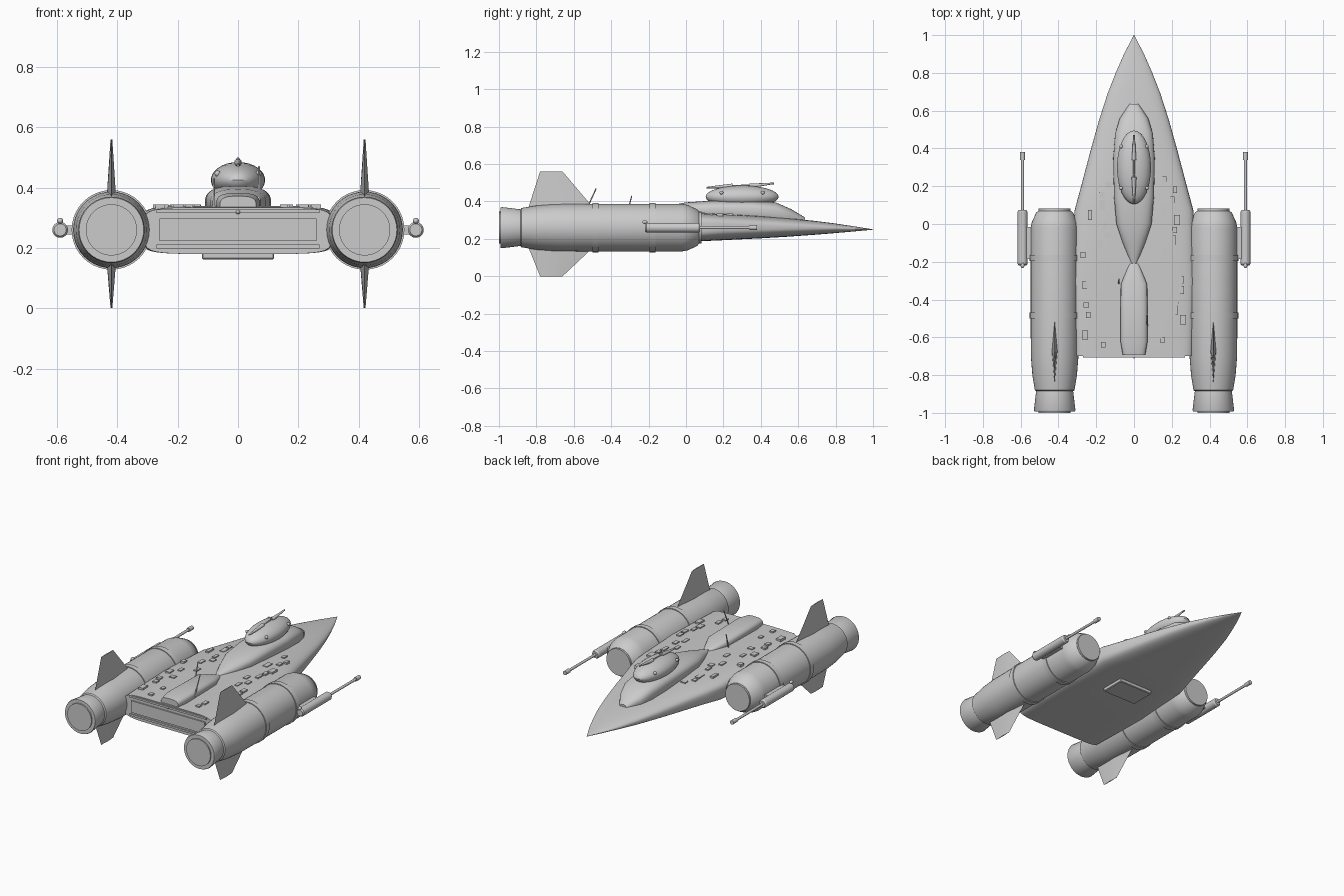
import bpy, bmesh, math, random
from mathutils import Vector

if "Cube" in bpy.data.objects:
    bpy.data.objects.remove(bpy.data.objects["Cube"])

grey = bpy.data.materials.new("hull_grey")
grey.use_nodes = True
grey.diffuse_color = (0.6, 0.6, 0.6, 1)
grey.node_tree.nodes["Principled BSDF"].inputs["Base Color"].default_value = (0.6, 0.6, 0.6, 1)
parts = []


def finish(name, bm):
    bmesh.ops.recalc_face_normals(bm, faces=bm.faces)
    mesh = bpy.data.meshes.new(name)
    bm.to_mesh(mesh)
    bm.free()
    mesh.materials.append(grey)
    obj = bpy.data.objects.new(name, mesh)
    bpy.context.collection.objects.link(obj)
    parts.append(obj)
    return obj


def loft(name, sections, x=0, sides=40):
    """Skin rounded sections along y: (y, half width, bottom, top, squareness)."""
    bm = bmesh.new()
    rings = []
    for y, half, low, high, power in sections:
        ring = []
        for i in range(sides):
            a = math.tau * i / sides
            c, s = math.cos(a), math.sin(a)
            px = math.copysign(abs(c) ** (2 / power), c) * half
            pz = math.copysign(abs(s) ** (2 / power), s) * (high - low) / 2
            ring.append(bm.verts.new((x + px, y, (low + high) / 2 + pz)))
        rings.append(ring)
    for a, b in zip(rings, rings[1:]):
        for i in range(sides):
            j = (i + 1) % sides
            bm.faces.new((a[i], a[j], b[j], b[i]))
    bm.faces.new(rings[0])
    bm.faces.new(rings[-1])
    return finish(name, bm)


def lathe(name, profile, x, z):
    """Round body along y from (y, radius) points."""
    return loft(name, [(y, r, z - r, z + r, 2) for y, r in profile], x)


def box(name, centre, size, bevel=0.0):
    bm = bmesh.new()
    bmesh.ops.create_cube(bm, size=1)
    for v in bm.verts:
        v.co = Vector(c + p * s for c, p, s in zip(centre, v.co, size))
    if bevel:
        bmesh.ops.bevel(bm, geom=bm.edges[:], offset=bevel, segments=1, affect='EDGES')
    return finish(name, bm)


def rod(name, start, end, r1, r2):
    start, end = Vector(start), Vector(end)
    bm = bmesh.new()
    bmesh.ops.create_cone(bm, cap_ends=True, segments=12, radius1=r1, radius2=r2,
                          depth=(end - start).length)
    obj = finish(name, bm)
    obj.location = (start + end) / 2
    obj.rotation_euler = (end - start).to_track_quat('Z', 'Y').to_euler()
    return obj


def ball(name, centre, size):
    bm = bmesh.new()
    bmesh.ops.create_uvsphere(bm, u_segments=32, v_segments=16, radius=1)
    for v in bm.verts:
        v.co = Vector(c + p * s for c, p, s in zip(centre, v.co, size))
    return finish(name, bm)


def fin(name, x, outline):
    """Blade with a thick middle tapering to sharp edges and a thin tip."""
    bm = bmesh.new()
    (r1, r2, rz), (t1, t2, tz) = outline
    rows = []
    for a, b, z, half in ((r1, r2, rz, 0.016), (t1, t2, tz, 0.003)):
        m = (a + b) / 2
        rows.append([bm.verts.new(p) for p in
                     ((x, a, z), (x + half, m, z), (x, b, z), (x - half, m, z))])
    for i in range(4):
        j = (i + 1) % 4
        bm.faces.new((rows[0][i], rows[0][j], rows[1][j], rows[1][i]))
    for row in rows:
        bm.faces.new(row)
    return finish(name, bm)


# Main hull, tail to nose
loft("hull", [
    (-0.70, 0.31, 0.18, 0.335, 6), (-0.30, 0.32, 0.18, 0.34, 6),
    (0.07, 0.315, 0.187, 0.338, 4), (0.20, 0.28, 0.193, 0.333, 3.4),
    (0.40, 0.227, 0.203, 0.322, 3), (0.55, 0.185, 0.212, 0.31, 2.7),
    (0.69, 0.14, 0.222, 0.296, 2.5), (0.80, 0.097, 0.231, 0.282, 2.2),
    (0.90, 0.053, 0.24, 0.267, 2), (1.0, 0.001, 0.249, 0.251, 2)], sides=64)
box("tail_panel", (0, -0.702, 0.26), (0.52, 0.012, 0.075))
for z in (0.205, 0.322):
    box("tail_rail", (0, -0.70, z), (0.54, 0.014, 0.012))
box("belly_hatch", (0, -0.06, 0.175), (0.24, 0.16, 0.025), 0.004)

# Raised fairings along the spine
loft("cockpit_fairing", [
    (-0.21, 0.015, 0.31, 0.345, 2), (-0.10, 0.06, 0.30, 0.375, 2.4),
    (0.0, 0.093, 0.30, 0.395, 2.6), (0.15, 0.106, 0.30, 0.405, 2.8),
    (0.35, 0.11, 0.29, 0.405, 2.8), (0.48, 0.10, 0.28, 0.395, 2.8),
    (0.56, 0.075, 0.27, 0.36, 2.6), (0.635, 0.025, 0.27, 0.315, 2.2)])
loft("rear_fairing", [
    (-0.69, 0.06, 0.31, 0.372, 3), (-0.62, 0.072, 0.31, 0.382, 3),
    (-0.32, 0.07, 0.31, 0.378, 3), (-0.21, 0.025, 0.31, 0.345, 2.4)])
ball("tail_light", (0, -0.70, 0.32), (0.008, 0.012, 0.008))

# Cockpit dome with its studs and twin rods
ball("cockpit_dome", (0, 0.30, 0.425), (0.09, 0.195, 0.06))
for sx in (-1, 1):
    for y in (0.19, 0.41):
        ball("dome_stud", (sx * 0.068, y, 0.447), (0.01, 0.01, 0.01))
rod("dome_rear_rod", (0, 0.25, 0.483), (0, 0.11, 0.474), 0.013, 0.004)
rod("dome_front_rod", (0, 0.34, 0.483), (0, 0.47, 0.497), 0.012, 0.004)
rod("dome_top_rod", (0, 0.14, 0.477), (0, 0.47, 0.495), 0.004, 0.004)

# Aerials
rod("rear_aerial", (0.07, -0.54, 0.34), (0.07, -0.48, 0.47), 0.004, 0.003)
rod("front_aerial", (-0.08, -0.315, 0.335), (-0.08, -0.29, 0.43), 0.004, 0.003)

# Engines, fins and guns on both sides
for side, s in (("left", 1), ("right", -1)):
    x = s * 0.42
    lathe(side + "_engine", [
        (-0.992, 0.107), (-0.985, 0.11), (-0.885, 0.098), (-0.88, 0.105),
        (-0.80, 0.118), (-0.70, 0.126), (-0.55, 0.127), (-0.02, 0.127),
        (0.01, 0.121), (0.06, 0.098), (0.07, 0.086)], x, 0.26)
    lathe(side + "_engine_exhaust", [(-1.0, 0.085), (-0.97, 0.085)], x, 0.26)
    lathe(side + "_engine_intake", [(0.05, 0.085), (0.082, 0.085)], x, 0.26)
    for y in (-0.485, -0.18):
        lathe(side + "_engine_band", [(y - 0.016, 0.132), (y + 0.016, 0.132)], x, 0.26)
    fin(side + "_upper_fin", x, ((-0.845, -0.49, 0.36), (-0.78, -0.66, 0.56)))
    fin(side + "_lower_fin", x, ((-0.845, -0.49, 0.16), (-0.78, -0.66, 0.0)))

    gx = s * 0.59
    lathe(side + "_gun_body", [(-0.22, 0.02), (-0.212, 0.026), (0.065, 0.026), (0.075, 0.02)],
          gx, 0.26)
    lathe(side + "_gun_barrel", [(0.07, 0.008), (0.35, 0.008)], gx, 0.26)
    lathe(side + "_gun_muzzle", [(0.34, 0.013), (0.38, 0.013)], gx, 0.26)
    box(side + "_gun_mount", (s * 0.555, -0.10, 0.26), (0.04, 0.17, 0.03))
    ball(side + "_gun_sight", (gx, -0.22, 0.29), (0.01, 0.014, 0.01))

# Small hatches scattered over the deck
random.seed(4)
for i in range(34):
    s = 1 if i % 2 else -1
    y = -0.64 + 0.9 * i / 34
    reach = 0.27 if y < 0.05 else 0.22
    x = s * random.uniform(0.13, reach)
    long, wide = random.uniform(0.025, 0.055), random.uniform(0.02, 0.035)
    box("deck_hatch", (x, y, 0.335 - max(0, y) * 0.04), (wide, long, 0.018))

# Smooth curves, keep hard edges
bpy.ops.object.select_all(action='DESELECT')
for obj in parts:
    obj.select_set(True)
bpy.context.view_layer.objects.active = parts[0]
bpy.ops.object.shade_smooth_by_angle(angle=math.radians(30))
